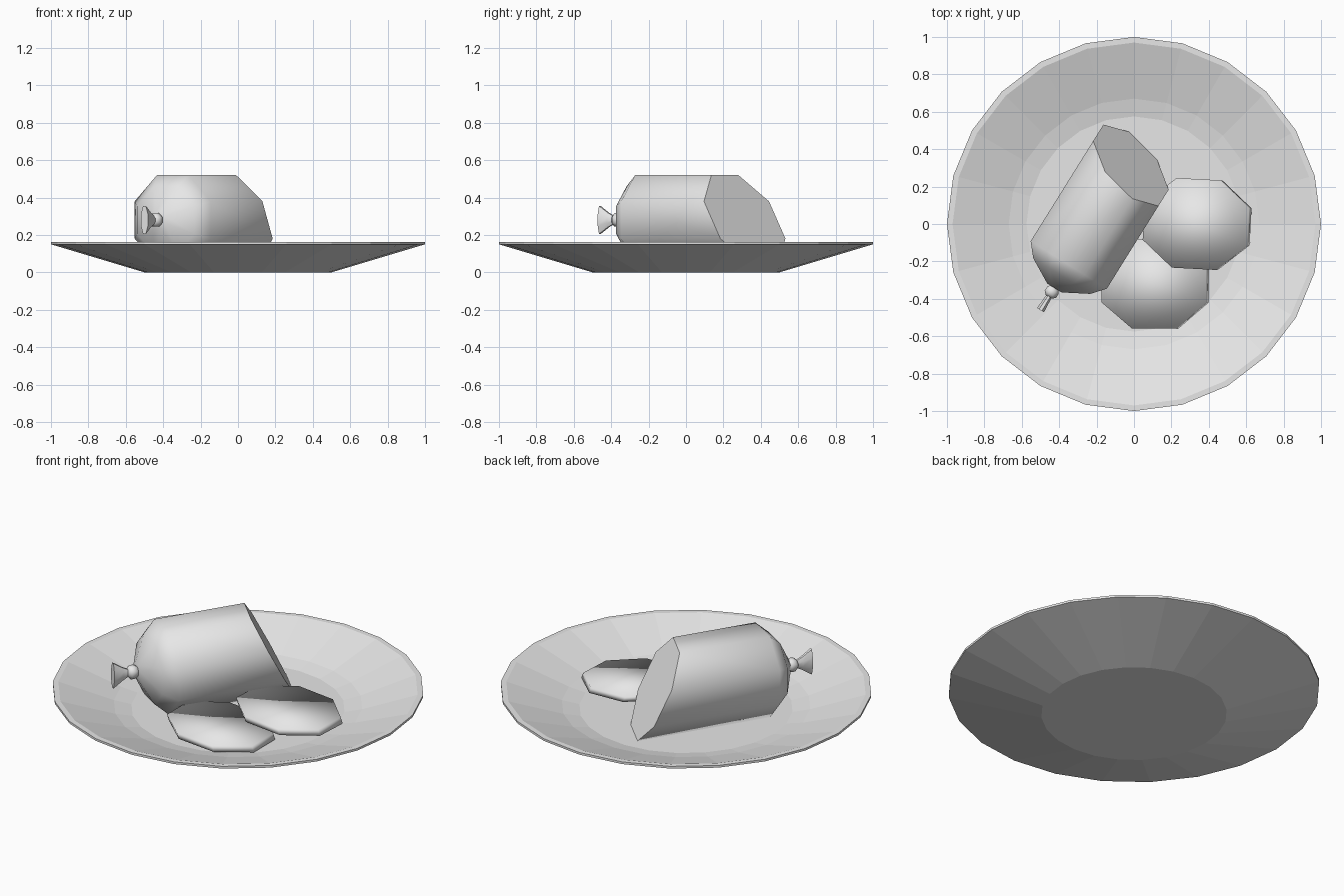
import bpy, bmesh, math
from mathutils import Matrix, Vector

old = bpy.data.objects.get("Cube")
if old:
    bpy.data.objects.remove(old)

grey = bpy.data.materials.new("light grey")
grey.use_nodes = True
colour = (0.8, 0.8, 0.8, 1)
grey.diffuse_color = colour
grey.node_tree.nodes["Principled BSDF"].inputs["Base Color"].default_value = colour


def loft(rings, cap_start=True, cap_end=True):
    """Skin a list of equal-length point rings and cap the ends."""
    bm = bmesh.new()
    loops = [[bm.verts.new(p) for p in ring] for ring in rings]
    count = len(loops[0])
    for a, b in zip(loops, loops[1:]):
        for i in range(count):
            j = (i + 1) % count
            bm.faces.new((a[i], a[j], b[j], b[i]))
    if cap_start:
        bm.faces.new(loops[0][::-1])
    if cap_end:
        bm.faces.new(loops[-1])
    bmesh.ops.recalc_face_normals(bm, faces=bm.faces)
    return bm


def finish(bm, name, matrix=None, smooth_angle=None):
    mesh = bpy.data.meshes.new(name)
    bm.to_mesh(mesh)
    bm.free()
    mesh.materials.append(grey)
    ob = bpy.data.objects.new(name, mesh)
    bpy.context.collection.objects.link(ob)
    if matrix:
        ob.matrix_world = matrix
    if smooth_angle:
        bpy.ops.object.select_all(action='DESELECT')
        ob.select_set(True)
        bpy.context.view_layer.objects.active = ob
        bpy.ops.object.shade_smooth_by_angle(angle=math.radians(smooth_angle))
    return ob


def angles(count, offset=0.0):
    return [math.tau * (i + offset) / count for i in range(count)]


# Plate: a faceted shallow dish
profile = [(0.5, 0), (1.0, 0.15), (1.0, 0.163), (0.97, 0.163), (0.67, 0.065), (0.575, 0.045)]
finish(loft([[(r * math.cos(a), r * math.sin(a), z) for a in angles(24)]
             for r, z in profile]), "plate")

# Sausage: eight-sided body lying along its local x axis, rounded at the tied end
corner = 1 / math.cos(math.pi / 8)


def ring(x, ry, rz):
    return [Vector((x, ry * corner * math.cos(a), rz * corner * math.sin(a)))
            for a in angles(8, 0.5)]


cut = ring(0, 0.24, 0.24)
for p in cut:                                   # slanted cut face
    p.x = 0.258 + 0.23 * p.y - 0.52 * p.z
body = [ring(-0.515, 0.045, 0.045), ring(-0.44, 0.18, 0.18), ring(-0.37, 0.24, 0.24), cut]
axis = math.radians(58)
lie = Matrix.Translation((-0.153, 0.095, 0.28)) @ Matrix.Rotation(axis, 4, 'Z')
finish(loft(body), "sausage_body", lie, 55)

# Tied casing end: small knot and a flat flared tail
knot = [ring(x, r, r) for x, r in ((-0.505, 0.022), (-0.53, 0.036), (-0.555, 0.036), (-0.572, 0.018))]
finish(loft(knot), "casing_knot", lie, 65)
tail = [ring(-0.565, 0.016, 0.02), ring(-0.6, 0.018, 0.038), ring(-0.655, 0.022, 0.075)]
finish(loft(tail), "casing_tail", lie, 50)


# Slices: thin oval octagons with slanted walls, leaning on one another
def slice_piece(name, centre, turn, lean):
    rings = [[(0.28 * corner * math.cos(a) + shift, 0.24 * corner * math.sin(a), z)
              for a in angles(8, 0.5)] for z, shift in ((-0.016, 0.01), (0.016, -0.005))]
    place = (Matrix.Translation(centre) @ Matrix.Rotation(math.radians(turn), 4, 'Z')
             @ Matrix.Rotation(math.radians(lean), 4, 'Y'))
    finish(loft(rings), name, place, 120)


slice_piece("front_slice", (0.11, -0.32, 0.085), 0, 4)
slice_piece("top_slice", (0.335, 0.0, 0.12), -3, 3)
